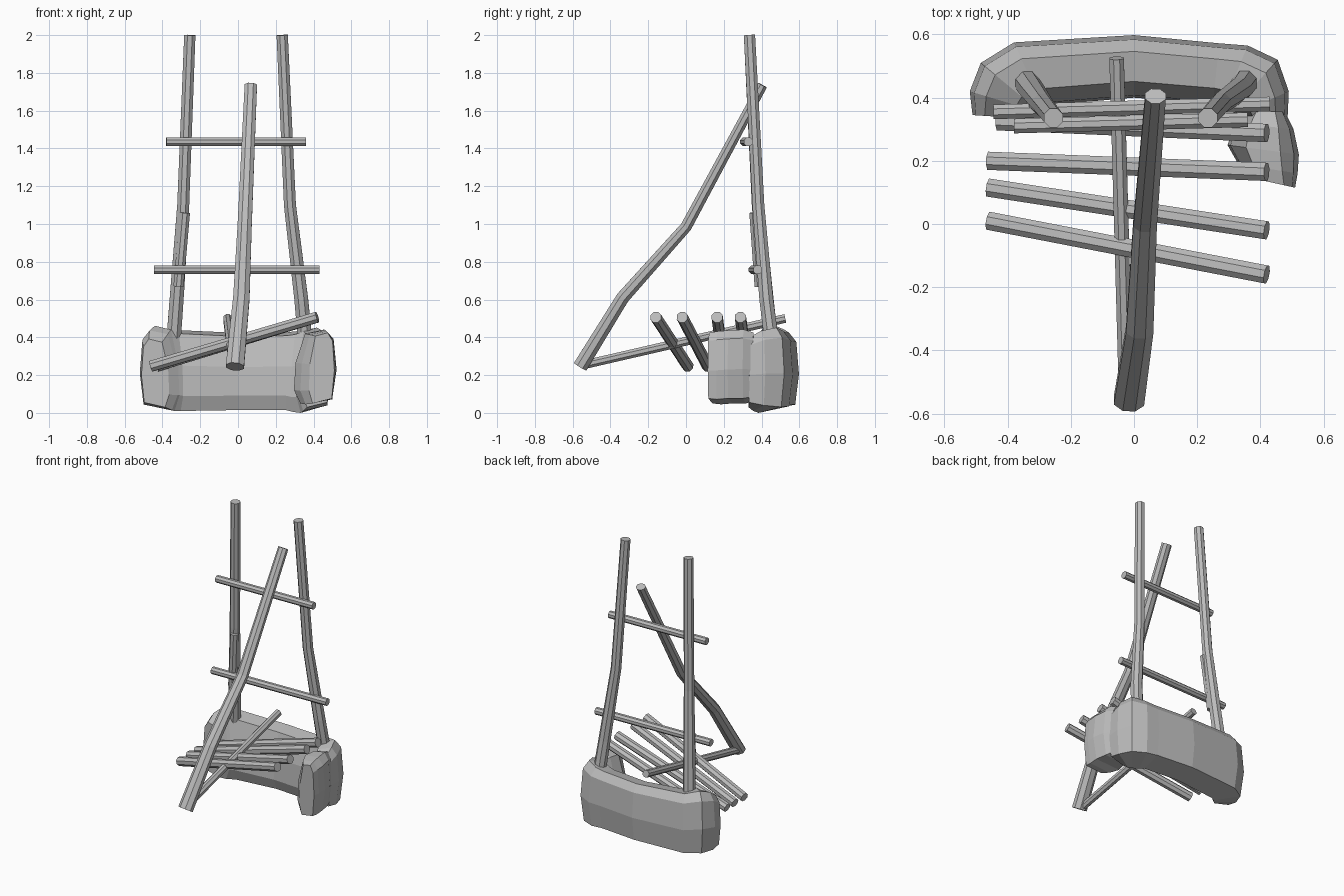
import bpy, bmesh, math
from mathutils import Vector

if "Cube" in bpy.data.objects:
    bpy.data.objects.remove(bpy.data.objects["Cube"])

grey = bpy.data.materials.new("plain grey")
grey.diffuse_color = (0.5, 0.5, 0.5, 1)
grey.use_nodes = True
grey.node_tree.nodes["Principled BSDF"].inputs["Base Color"].default_value = grey.diffuse_color


def loft(name, rings):
    """Skin a list of equal-length closed rings and cap both ends."""
    bm = bmesh.new()
    vs = [[bm.verts.new(p) for p in r] for r in rings]
    n = len(rings[0])
    for a, b in zip(vs, vs[1:]):
        for i in range(n):
            j = (i + 1) % n
            bm.faces.new((a[i], a[j], b[j], b[i]))
    bm.faces.new(vs[0])
    bm.faces.new(vs[-1])
    bmesh.ops.recalc_face_normals(bm, faces=bm.faces)
    me = bpy.data.meshes.new(name)
    bm.to_mesh(me)
    bm.free()
    me.materials.append(grey)
    ob = bpy.data.objects.new(name, me)
    bpy.context.collection.objects.link(ob)
    return ob


def stick(name, pts, radii, flat=1.0, sides=8):
    """Faceted pole through pts; flat squashes it across its width."""
    pts = [Vector(p) for p in pts]
    if not isinstance(radii, (list, tuple)):
        radii = [radii] * len(pts)
    rings = []
    for i, p in enumerate(pts):
        t = (pts[min(i + 1, len(pts) - 1)] - pts[max(i - 1, 0)]).normalized()
        ref = Vector((0, 0, 1)) if abs(t.x) > 0.7 else Vector((1, 0, 0))
        u = (ref - t * ref.dot(t)).normalized()
        v = t.cross(u)
        ring = []
        for k in range(sides):
            a = 2 * math.pi * (k + 0.5) / sides
            ring.append(p + (u * math.cos(a) + v * math.sin(a) * flat) * radii[i] * 1.04)
        rings.append(ring)
    return loft(name, rings)


def stone(name, section, stations):
    """Sweep a section (inner-to-outer fraction, height) along stations:
    inner x, y, outer x, y, bottom lift, height scale, width scale."""
    rings = []
    for ix, iy, ox, oy, lift, hs, ws in stations:
        ring = []
        for f, z in section:
            f = 0.5 + (f - 0.5) * ws
            ring.append((ix + (ox - ix) * f, iy + (oy - iy) * f, lift + z * hs))
        rings.append(ring)
    return loft(name, rings)


# curved stone wall at the back
section = [(.15, 0), (0, .08), (.04, .24), (.26, .41), (.74, .43),
           (.93, .38), (1, .2), (.9, .03)]
stone("stone_wall", section, [
    (-.36, .335, -.515, .345, .03, .84, .95),
    (-.32, .36, -.52, .42, .015, .98, 1),
    (-.31, .365, -.485, .51, .01, 1.05, 1),
    (-.29, .375, -.38, .575, .01, 1.0, 1),
    (0, .40, 0, .598, .015, .95, 1),
    (.25, .38, .27, .572, .015, .96, 1),
    (.28, .37, .36, .565, .005, 1.0, 1),
    (.31, .36, .455, .52, 0, 1.05, 1),
    (.32, .345, .49, .42, .01, .99, 1),
    (.34, .33, .49, .335, .03, .86, .95)])

# small stone block at the right
stone("stone_block", section, [
    (.375, .145, .51, .115, .05, .87, 1),
    (.33, .19, .518, .16, .045, .90, 1),
    (.296, .25, .522, .22, .05, .90, 1),
    (.32, .32, .505, .30, .05, .91, 1),
    (.35, .36, .485, .355, .06, .85, .9)])

# uprights
stick("left_upright", [(-.345, .455, .33), (-.32, .42, .67), (-.29, .38, 1.1),
                       (-.255, .336, 2)], [.04, .038, .033, .031])
stick("right_upright", [(.36, .46, .33), (.335, .425, .6), (.275, .383, 1.1),
                        (.234, .336, 2)], [.04, .038, .033, .031])
stick("upright_splint", [(-.315, .39, .67), (-.281, .362, 1.06)], .028)

# crossbars
stick("upper_crossbar", [(-.38, .31, 1.435), (.36, .33, 1.435)], .024)
stick("lower_crossbar", [(-.445, .355, .758), (.43, .38, .758)], .024)

# leaning front pole and its tie
stick("front_pole", [(-.016, -.56, .245), (.018, -.335, .61), (.035, 0, .985),
                     (.068, .405, 1.735)], [.05, .045, .039, .034], flat=.8)
stick("tie_bar", [(-.025, -.54, .255), (-.055, .525, .50)], .024)

# slanted row of sticks
for i, (yl, yr) in enumerate([(.01, -.16), (.115, -.02), (.20, .165), (.325, .288)]):
    xl = -.46 if i < 3 else -.43
    stick("slat_%d" % (i + 1), [(xl, yl, .247), (.42, yr, .507)], .03)
